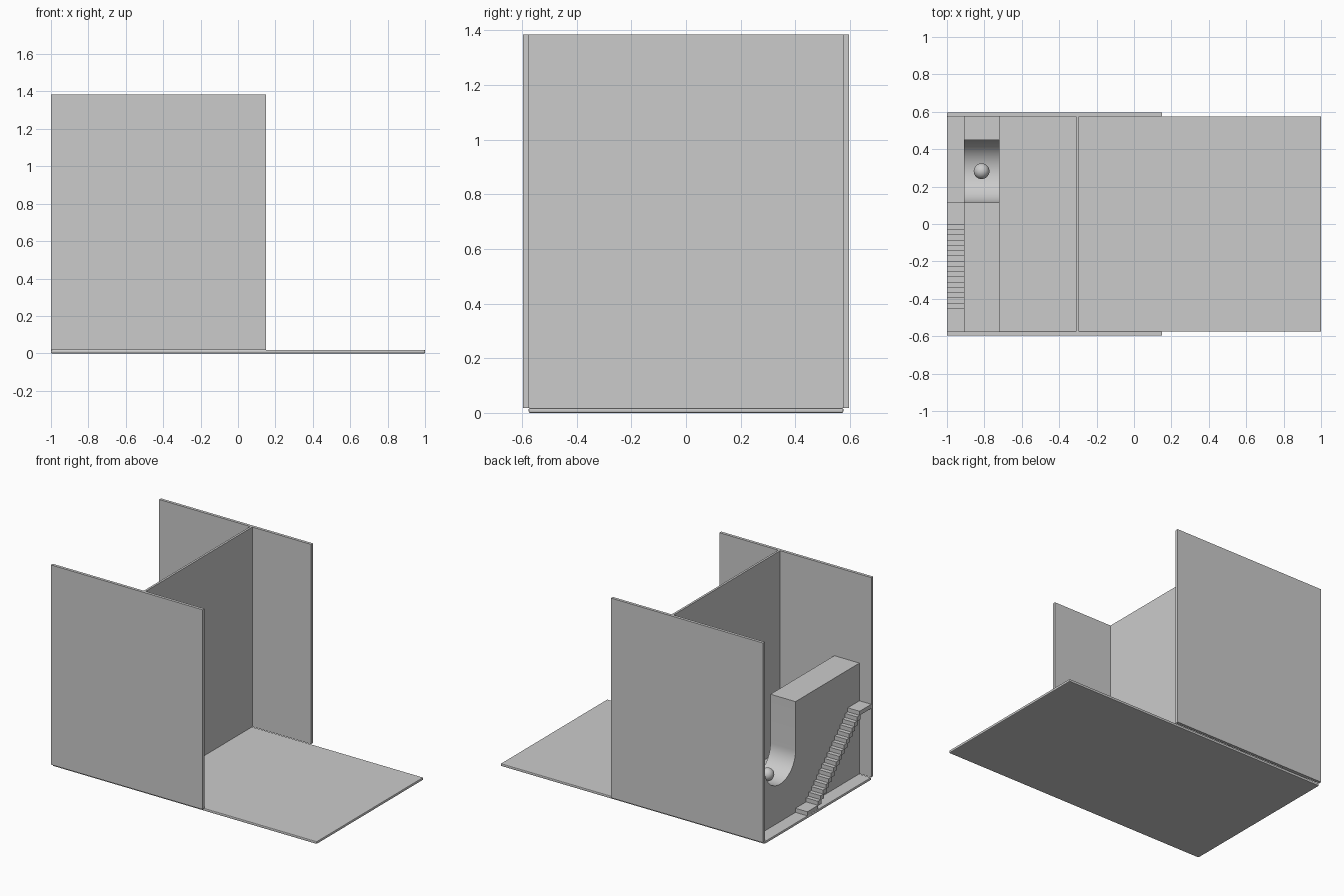
import bpy, bmesh, math

if "Cube" in bpy.data.objects:
    bpy.data.objects.remove(bpy.data.objects["Cube"])

FLOOR, TOP, HALF = 0.018, 1.385, 0.576


def link(name, bm):
    bmesh.ops.recalc_face_normals(bm, faces=bm.faces)
    mesh = bpy.data.meshes.new(name)
    bm.to_mesh(mesh)
    bm.free()
    obj = bpy.data.objects.new(name, mesh)
    bpy.context.collection.objects.link(obj)
    return obj


def add_box(bm, x0, x1, y0, y1, z0, z1):
    verts = bmesh.ops.create_cube(bm, size=1)["verts"]
    for v in verts:
        v.co.x = x1 if v.co.x > 0 else x0
        v.co.y = y1 if v.co.y > 0 else y0
        v.co.z = z1 if v.co.z > 0 else z0


def box(name, *dims):
    bm = bmesh.new()
    add_box(bm, *dims)
    return link(name, bm)


def smooth(obj, angle=35):
    bpy.context.view_layer.objects.active = obj
    obj.select_set(True)
    bpy.ops.object.shade_smooth_by_angle(angle=math.radians(angle))
    obj.select_set(False)


# Base board with softened edges
base = box("base_board", -1, 1, -HALF, HALF, 0, FLOOR)
bevel = base.modifiers.new("soft_edges", "BEVEL")
bevel.width = 0.005
bevel.segments = 2

# Side walls and the dividing panel
for side, name in ((-1, "front_wall"), (1, "back_wall")):
    y0, y1 = sorted((side * HALF, side * 0.596))
    box(name, -1, 0.15, y0, y1, FLOOR, TOP)
box("divider_panel", -0.31, -0.295, -HALF, HALF, FLOOR, TOP)

# Ramp block: side profile with a U-shaped channel, extruded along x
cy, r, top, bottom = 0.2825, 0.1675, 0.776, 0.275
profile = [(-HALF, FLOOR), (HALF, FLOOR), (HALF, top), (cy + r, top)]
steps = 32
for i in range(steps + 1):
    a = math.pi * i / steps
    profile.append((cy + r * math.cos(a), bottom + r - r * math.sin(a)))
profile += [(cy - r, top), (-HALF, top)]
bm = bmesh.new()
face = bm.faces.new([bm.verts.new((-0.91, y, z)) for y, z in profile])
ext = bmesh.ops.extrude_face_region(bm, geom=[face])["geom"]
new_verts = [g for g in ext if isinstance(g, bmesh.types.BMVert)]
bmesh.ops.translate(bm, verts=new_verts, vec=(0.19, 0, 0))
smooth(link("channel_block", bm))

# Ball resting in the channel
bm = bmesh.new()
bmesh.ops.create_uvsphere(bm, u_segments=32, v_segments=16, radius=0.042)
bmesh.ops.translate(bm, verts=bm.verts, vec=(-0.815, cy, bottom + 0.043))
smooth(link("ball", bm), 60)

# Open staircase with a landing at each end
box("lower_landing", -1, -0.91, 0.0, 0.115, FLOOR, 0.046)
box("upper_landing", -1, -0.91, -HALF, -0.45, 0.49, 0.518)
count = 16
bm = bmesh.new()
for i in range(count):
    y = -0.45 * i / count
    z = 0.046 + (0.518 - 0.046) * (i + 1) / (count + 1)
    add_box(bm, -1, -0.91, y - 0.036, y, z - 0.031, z)
link("stair_treads", bm)
